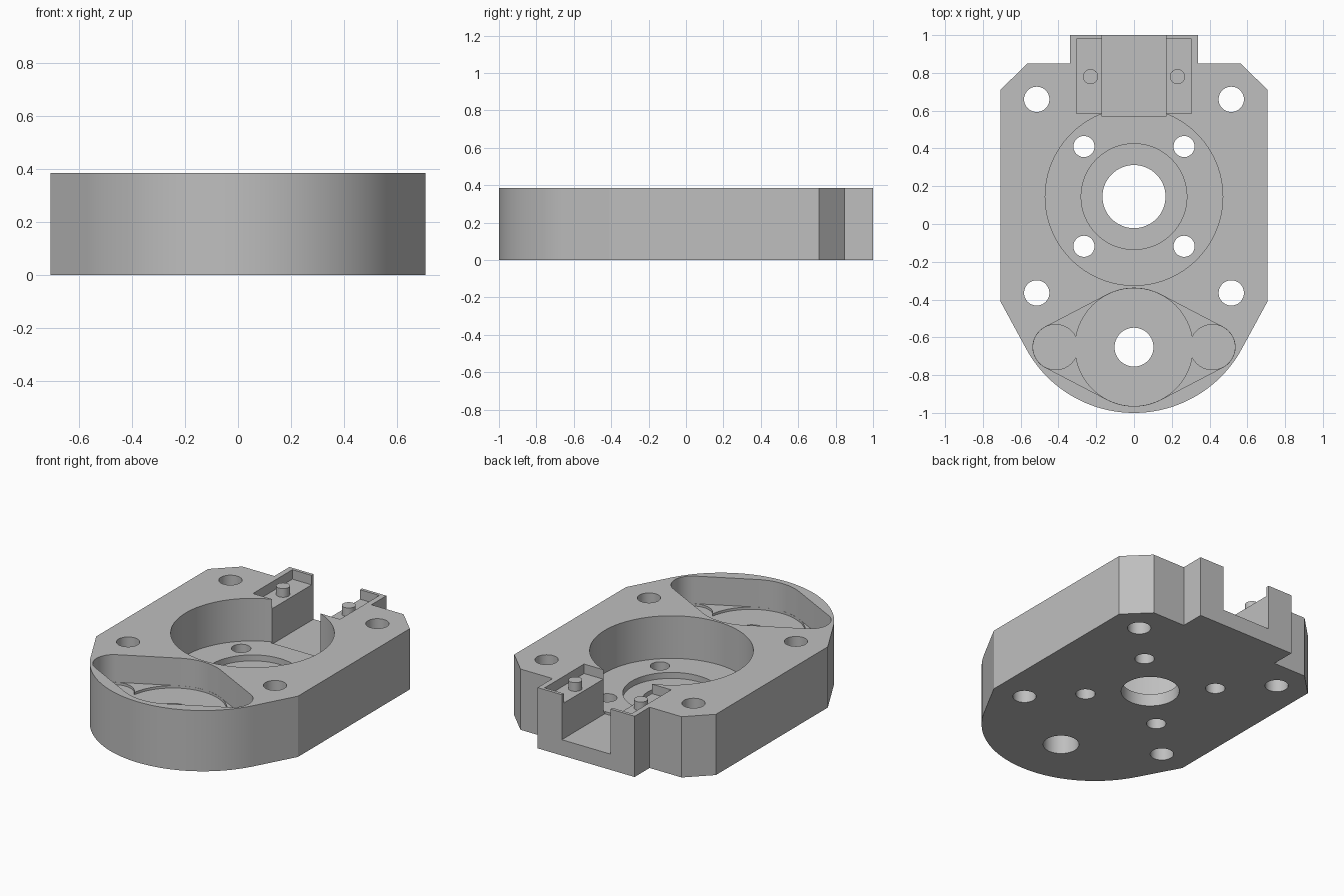
import bpy, bmesh
from math import cos, sin, pi, acos, atan2, radians

old = bpy.data.objects.get("Cube")
if old:
    bpy.data.objects.remove(old, do_unlink=True)

HEIGHT = 0.385
ABOVE = 0.6
BELOW = -0.2

grey = bpy.data.materials.new("plain grey")
grey.use_nodes = True
GREY = (0.52, 0.52, 0.52, 1)
grey.diffuse_color = GREY
grey.node_tree.nodes["Principled BSDF"].inputs["Base Color"].default_value = GREY


def arc(x, y, r, start, end, steps=32):
    """Points along an arc, both ends included."""
    return [(x + r * cos(start + (end - start) * i / steps),
             y + r * sin(start + (end - start) * i / steps)) for i in range(steps + 1)]


def circle(x, y, r, steps=64):
    return arc(x, y, r, 0, 2 * pi, steps)[:-1]


def rect(x0, x1, y0, y1):
    return [(x0, y0), (x1, y0), (x1, y1), (x0, y1)]


def prism(name, outline, z0, z1):
    """Extrude a counter-clockwise outline from z0 to z1."""
    bm = bmesh.new()
    face = bm.faces.new([bm.verts.new((x, y, z0)) for x, y in outline])
    top = bmesh.ops.extrude_face_region(bm, geom=[face])["geom"]
    moved = [v for v in top if isinstance(v, bmesh.types.BMVert)]
    bmesh.ops.translate(bm, verts=moved, vec=(0, 0, z1 - z0))
    bmesh.ops.recalc_face_normals(bm, faces=bm.faces)
    mesh = bpy.data.meshes.new(name)
    bm.to_mesh(mesh)
    bm.free()
    mesh.materials.append(grey)
    obj = bpy.data.objects.new(name, mesh)
    bpy.context.collection.objects.link(obj)
    return obj


def activate(obj):
    bpy.ops.object.select_all(action='DESELECT')
    obj.select_set(True)
    bpy.context.view_layer.objects.active = obj


def cut(target, outline, z0, z1=ABOVE):
    """Remove a prism from the target."""
    cutter = prism("cutter", outline, z0, z1)
    cutter.hide_render = True
    activate(target)
    mod = target.modifiers.new("cut", 'BOOLEAN')
    mod.operation = 'DIFFERENCE'
    mod.solver = 'EXACT'
    mod.object = cutter
    bpy.ops.object.modifier_apply(modifier=mod.name)
    bpy.data.objects.remove(cutter, do_unlink=True)


# Housing: chamfered back, rear connector block, rounded front
right_side = [(0.707, -0.41), (0.707, 0.71), (0.565, 0.85), (0.34, 0.85), (0.34, 1.0)]
left_side = [(-x, y) for x, y in reversed(right_side)]
tangent = atan2(-0.31, 0.57)
front_round = arc(0, -0.35, 0.65, -pi - tangent, tangent, 64)
housing = prism("housing", right_side + left_side + front_round, 0, HEIGHT)

# Main round chamber with a stepped seat
CY = 0.145
cut(housing, circle(0, CY, 0.47, 96), 0.115)
cut(housing, circle(0, CY, 0.28), 0.077)

# Rear slot and the shelves beside it
cut(housing, rect(-0.17, 0.17, 0.57, 1.2), 0.10)
for x0, x1 in ((-0.305, -0.1), (0.1, 0.305)):
    cut(housing, rect(x0, x1, 0.585, 0.98), 0.325)

# Front pocket: a wide outline around three circles, with deeper round seats
PY, BIG, SMALL, OFF = -0.652, 0.312, 0.12, 0.415
phi = acos((BIG - SMALL) / OFF)
pocket = (arc(OFF, PY, SMALL, -phi, phi) + arc(0, PY, BIG, phi, pi - phi)
          + arc(-OFF, PY, SMALL, pi - phi, pi + phi)
          + arc(0, PY, BIG, pi + phi, 2 * pi - phi))
cut(housing, pocket, 0.21)
meet = acos((OFF**2 + BIG**2 - SMALL**2) / (2 * OFF * BIG))
inner = acos((OFF**2 + SMALL**2 - BIG**2) / (2 * OFF * SMALL))
seats = (arc(OFF, PY, SMALL - 0.0005, inner - pi, pi - inner)
         + arc(0, PY, BIG - 0.0005, meet, pi - meet)
         + arc(-OFF, PY, SMALL - 0.0005, inner, 2 * pi - inner)
         + arc(0, PY, BIG - 0.0005, pi + meet, 2 * pi - meet))
cut(housing, seats, 0.195)

# Through holes
cut(housing, circle(0, CY, 0.167), BELOW)
cut(housing, circle(0, PY, 0.103, 48), BELOW)
for side in (-1, 1):
    for x, y, r in ((0.515, 0.66, 0.067), (0.515, -0.365, 0.067),
                    (0.265, 0.41, 0.056), (0.265, -0.118, 0.056)):
        cut(housing, circle(side * x, y, r, 40), BELOW)

# Locating pegs on the shelves
parts = [housing]
for side, name in ((-1, "right_peg"), (1, "left_peg")):
    parts.append(prism(name, circle(side * 0.23, 0.78, 0.04, 32), 0.315, 0.38))

for part in parts:
    activate(part)
    bpy.ops.object.shade_smooth_by_angle(angle=radians(25))
